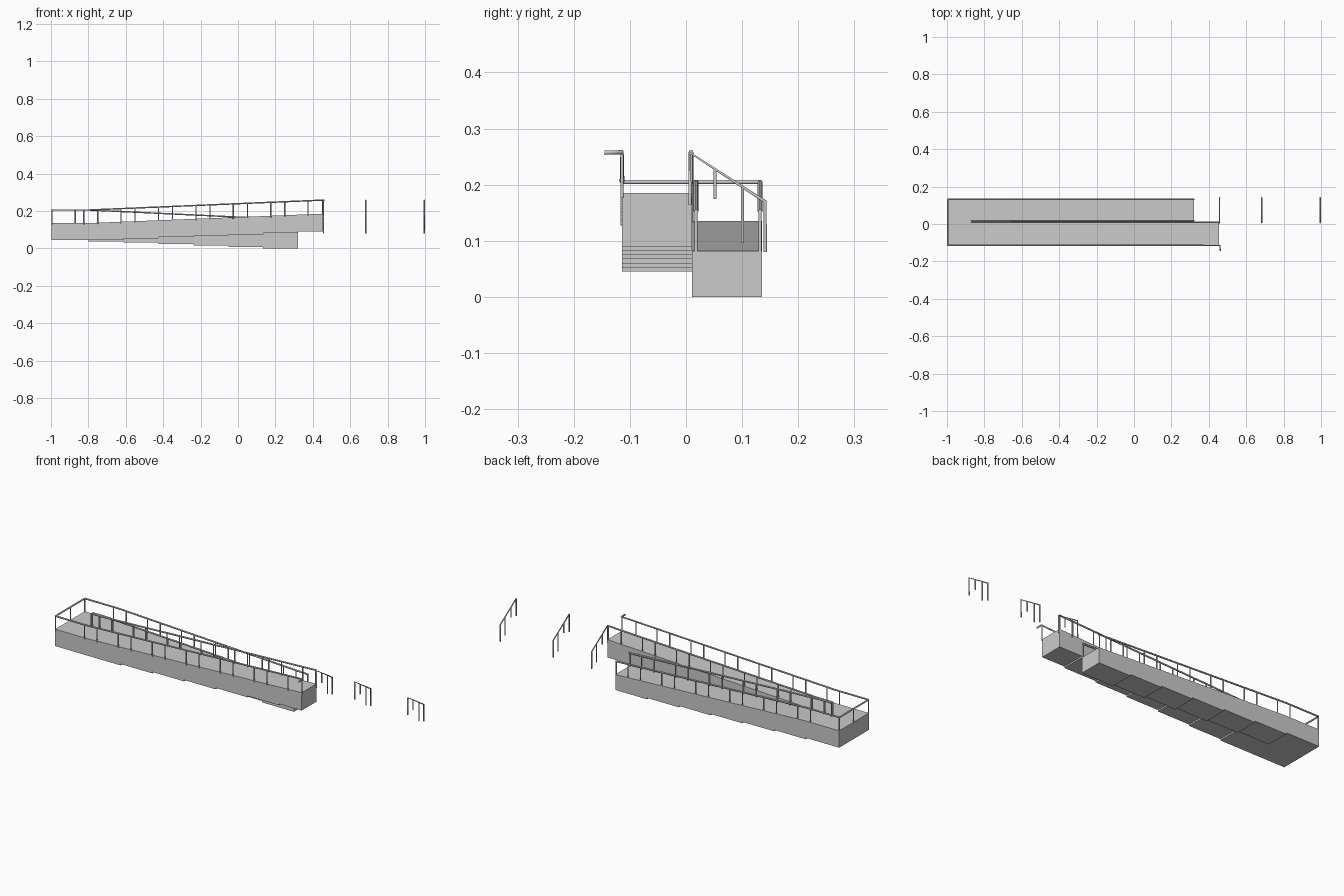
import bpy, bmesh
from mathutils import Vector

if "Cube" in bpy.data.objects:
    bpy.data.objects.remove(bpy.data.objects["Cube"])

X0, X1, XE = -0.8, 0.322, 0.455      # ramp foot, ramp end, upper landing end
Y0, YM, Y1 = -0.114, 0.011, 0.135    # front edge, divider, back edge
N = 6                                # segments per ramp
H = 0.07                             # rail height
RAIL, POST = 0.0042, 0.0032


def prism(name, profile, ya, yb):
    """Extrude an x-z outline from ya to yb."""
    bm = bmesh.new()
    f = bm.faces.new([bm.verts.new((x, ya, z)) for x, z in profile])
    ext = bmesh.ops.extrude_face_region(bm, geom=[f])["geom"]
    bmesh.ops.translate(bm, vec=(0, yb - ya, 0),
                        verts=[v for v in ext if isinstance(v, bmesh.types.BMVert)])
    bmesh.ops.recalc_face_normals(bm, faces=bm.faces)
    me = bpy.data.meshes.new(name)
    bm.to_mesh(me)
    bm.free()
    ob = bpy.data.objects.new(name, me)
    bpy.context.collection.objects.link(ob)


def tubes(name, paths):
    """Round bars along (points, radius) paths, in one object."""
    cu = bpy.data.curves.new(name, 'CURVE')
    cu.dimensions = '3D'
    cu.bevel_depth = 1.0
    cu.bevel_resolution = 1
    cu.use_fill_caps = True
    for pts, r in paths:
        sp = cu.splines.new('POLY')
        sp.points.add(len(pts) - 1)
        for p, co in zip(sp.points, pts):
            p.co = (*co, 1)
            p.radius = r
    ob = bpy.data.objects.new(name, cu)
    bpy.context.collection.objects.link(ob)


def upper_z(x):
    return 0.135 + 0.05 * max(0, min(1, (x - X0) / (XE - X0)))


def lower_z(x):
    return 0.135 - 0.053 * max(0, (x - X0) / (X1 - X0))


# Turning landing and top landing
prism("turning_landing", [(-0.997, 0.045), (X0, 0.045), (X0, 0.135), (-0.997, 0.135)], Y0, Y1)
prism("top_landing", [(X1, 0.09), (XE, 0.09), (XE, upper_z(XE)), (X1, upper_z(X1))], Y0, YM)

# Sloped ramp segments with stepped flat undersides
w = (X1 - X0) / N
for i in range(N):
    a, b = X0 + i * w, X0 + (i + 1) * w
    zu = 0.045 + 0.0075 * i
    zl = 0.0375 - 0.0075 * i
    prism(f"upper_ramp_{i}", [(a, zu), (b, zu), (b, upper_z(b)), (a, upper_z(a))], Y0, YM)
    prism(f"lower_ramp_{i}", [(a, zl), (b, zl), (b, lower_z(b)), (a, lower_z(a))], YM, Y1)

# Post positions: two per 0.2 bay
bays = sorted([0.375 - 0.2 * k for k in range(7)] + [0.25 - 0.2 * k for k in range(6)])


def railing(name, y, xs, xe, deck, extra=()):
    top = lambda x: deck(x) + H + (0.003 if deck is upper_z and x > 0.3 else 0)
    line = [(xs, y, top(xs)), (X0, y, top(X0)), (xe, y, top(xe)), *extra]
    paths = [(line, RAIL)]
    for x in [xs] + [p for p in bays if xs + 0.04 < p < xe - 0.04] + [xe - 0.004]:
        paths.append(([(x, y, deck(x) - 0.008), (x, y, top(x))], POST))
    tubes(name, paths)


# Handrails along both ramps
railing("front_railing", Y0, -0.995, 0.46, upper_z, [(0.46, -0.145, 0.257)])
railing("upper_middle_railing", YM - 0.002, -0.87, XE, upper_z)
railing("lower_middle_railing", YM + 0.007, -0.87, X1, lower_z)
railing("back_railing", Y1 - 0.003, -0.995, X1, lower_z)
tubes("landing_end_railing", [
    ([(-0.995, Y0, 0.205), (-0.995, Y1 - 0.003, 0.205)], RAIL),
    ([(-0.995, YM, 0.13), (-0.995, YM, 0.205)], POST)])

# Three free-standing stair handrails
for i, x in enumerate((0.457, 0.683, 0.995)):
    slope = lambda y: 0.257 - (y - 0.007) * 0.65
    paths = [([(x, 0.007, 0.165), (x, 0.007, 0.257), (x, 0.141, slope(0.141)),
               (x, 0.141, 0.08)], 0.0036)]
    for y, z in ((0.052, 0.175), (0.101, 0.097)):
        paths.append(([(x, y, z), (x, y, slope(y))], POST))
    tubes(f"stair_handrail_{i}", paths)
